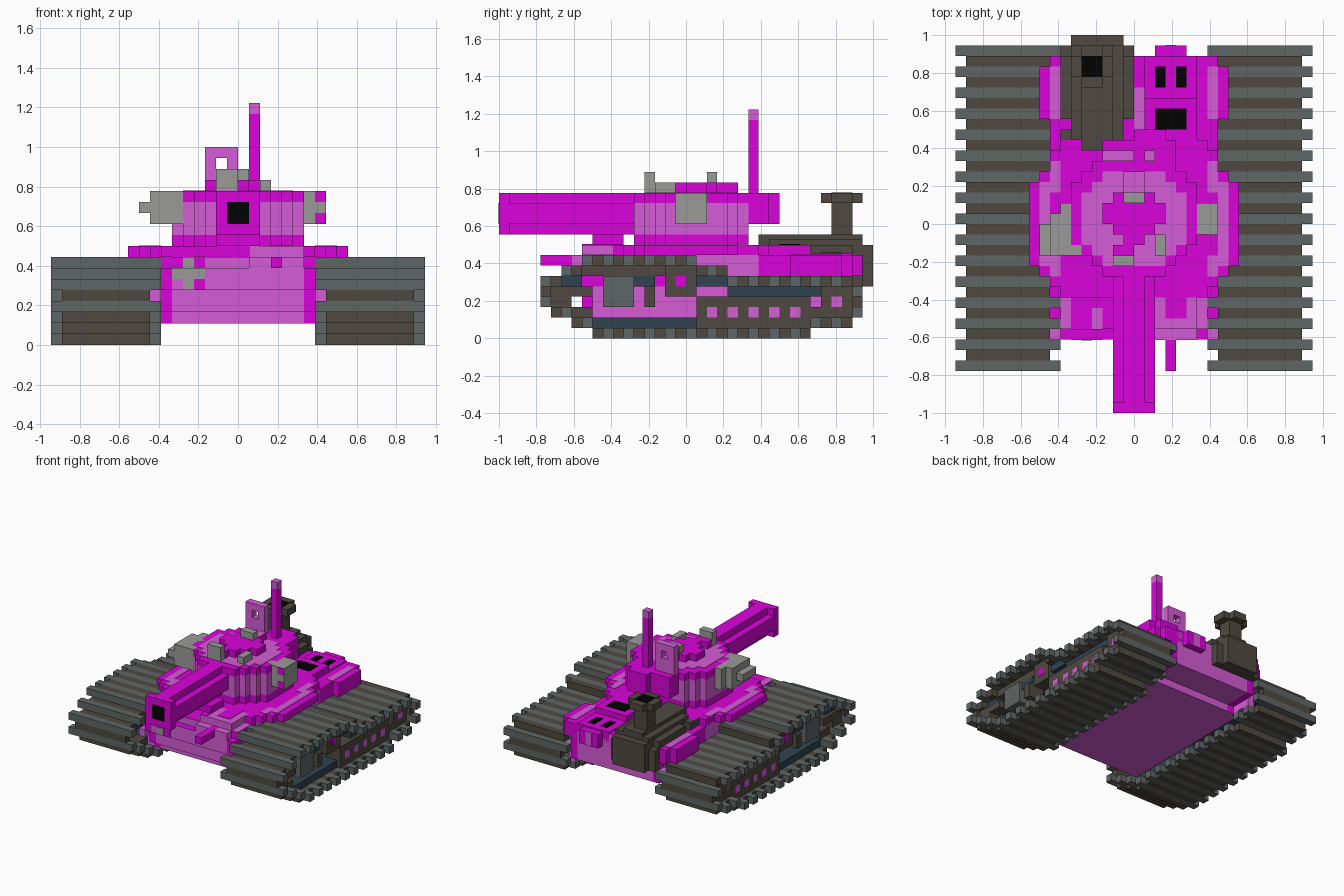
import bpy, bmesh
from mathutils import Matrix, Vector

cube = bpy.data.objects.get("Cube")
if cube:
    bpy.data.objects.remove(cube, do_unlink=True)

U = 1 / 18      # one block
T = 0.05        # thickness of a painted plate, in blocks


def lin(c):
    c /= 255
    return c / 12.92 if c <= 0.04045 else ((c + 0.055) / 1.055) ** 2.4


COLOURS = {
    "magenta": (218, 3, 218), "orchid": (214, 92, 214), "slate": (95, 102, 101),
    "brown": (79, 73, 64), "grey": (154, 154, 152), "blue_slate": (48, 68, 80),
    "black": (2, 2, 2),
}
MATS = {}
for name, rgb in COLOURS.items():
    m = bpy.data.materials.new(name)
    m.use_nodes = True
    col = (*[lin(c) for c in rgb], 1)
    m.diffuse_color = col
    m.node_tree.nodes["Principled BSDF"].inputs["Base Color"].default_value = col
    MATS[name] = m


def part(name, colour, boxes, mirror=False, top=None):
    """Blocks (x0, x1, y0, y1, z0, z1); top recolours faces looking up."""
    bm = bmesh.new()
    if mirror:
        boxes = boxes + [(-b[1], -b[0], *b[2:]) for b in boxes]
    for x0, x1, y0, y1, z0, z1 in boxes:
        mid = Vector((x0 + x1, y0 + y1, z0 + z1)) * U / 2
        size = Matrix.Diagonal(((x1 - x0) * U, (y1 - y0) * U, (z1 - z0) * U, 1))
        bmesh.ops.create_cube(bm, size=1, matrix=Matrix.Translation(mid) @ size)
    bm.normal_update()
    me = bpy.data.meshes.new(name)
    me.materials.append(MATS[colour])
    if top:
        me.materials.append(MATS[top])
        for f in bm.faces:
            f.material_index = int(f.normal.z > 0.9)
    bm.to_mesh(me)
    bm.free()
    ob = bpy.data.objects.new(name, me)
    bpy.context.collection.objects.link(ob)


def disc(halves, y0, z0, z1):
    """Stepped round slab: one row of blocks per half width."""
    return [(-h, h, y0 + i, y0 + i + 1, z0, z1) for i, h in enumerate(halves)]


# Tracks: loop of cells (y, z), wide treads alternating with narrow links
cells = [(y, 7) for y in range(-10, 1)]
cells += [(y, 6) for y in (-12, -11, 1, 2, 3)]
cells += [(y, 5) for y in (-14, -13, *range(4, 16))]
cells += [(-14, 4), (-14, 3), (-13, 2), (-12, 2), (16, 4), (16, 3), (16, 2)]
cells += [(y, 1) for y in (-11, -10, 12, 13, 14, 15)]
cells += [(y, 0) for y in range(-9, 12)]
links = [c for c in cells if c[0] % 2 or c in ((-14, 4), (16, 3))]
part("track_treads", "slate", [(7, 17, y, y + 1, z, z + 1) for y, z in cells if (y, z) not in links], True)
part("track_links", "brown", [(8, 16, y, y + 1, z, z + 1) for y, z in links], True)
part("track_lining", "blue_slate", [
    (8, 15, -13, -10, 5, 6), (8, 15, -7, -3, 5, 6), (8, 15, 1, 4, 5, 6),
    (8, 15, 4, 16, 4, 5), (8, 15, -9, 1, 1, 2)], True)
part("track_inner_belt", "brown", [(8, 15, -10, 1, 6, 7), (8, 15, -12, -9, 2, 3)], True)

# Running gear
part("road_wheels", "brown", [
    (13, 15.5, 1, 12, 1, 4), (13, 15.5, 13, 16, 2, 5), (13, 15.5, 12, 13, 2, 3),
    (13, 15.5, -2, 1, 4, 7), (13, 15.5, -13, -11, 3, 5), (13, 15.5, -11, -9, 4, 5),
    (13, 15.5, -4, -3, 3, 5)], True)
part("drive_wheel", "slate", [(13, 15.5, -8, -5, 3, 6)], True)
hubs = [(2, 2), (4, 2), (6, 2), (8, 2), (10, 2), (14, 3)]
part("wheel_hubs", "orchid", [(15, 15.5 + T, y, y + 1, z, z + 1) for y, z in hubs], True)
part("roller_hub", "magenta", [(15, 15.5 + T, -1, 0, 5, 6)], True)

# Hull: stepped nose and tail, orchid middle with magenta cheeks
rows = [(-9, 12, 2), (-10, 16, 3), (-10, 16, 4), (-11, 16, 5), (-11, 16, 6), (-10, 16, 7)]
part("hull", "orchid", [(-6, 6, y0, y1, z, z + 1) for y0, y1, z in rows], top="magenta")
part("hull_belly", "orchid", [(-7, 7, -9, 12, 2 - T, 2)])
part("hull_cheeks", "magenta", [(6, 7, y0, y1, z, z + 1) for y0, y1, z in rows], True)
part("hull_side_rails", "orchid", [(7, 8, -9, 15, 2, 4), (7, 8, -11, 16, 4, 5), (7, 8, 1, 7, 6, 8)], True)
part("hull_side_band", "magenta", [(7, 8, -10, 1, 5, 6)], True)
part("hull_shoulders", "magenta", [(7, 8, 7, 16, 6, 8), (8, 9, 10, 15, 6, 8)], True)
part("shoulder_panels", "orchid", [(7, 8, 10, 15, 8, 8 + T)], True)
part("deck", "magenta", disc([7, 8, 9] + [10] * 8 + [9, 8, 8, 7], -7, 8, 9))
part("deck_panels", "orchid", [(8, 9, -4, 4, 9, 9 + T), (7, 8, 3, 6, 9, 9 + T),
                               (7, 8, -5, -3, 9, 9 + T)], True)

# Nose fittings
part("gun_box", "orchid", [(1, 6, -11 - T, -6, 5, 8), (1, 6, -10, -6, 8, 9)])
part("gun_box_top", "magenta", [(3, 5, -9, -6, 9, 9 + T), (1, 2, -10, -6, 9, 9 + T)])
part("hull_gun", "magenta", [(3, 4, -14, -10, 7, 8)])
part("nose_patch", "magenta", [(-6, -5, -10 - T, -10, 7, 8), (-4, -3, -10 - T, -10, 7, 8),
                               (-4, -3, -11 - T, -11, 5, 6)])
part("headlight", "grey", [(-5, -4, -11 - 2 * T, -11, 5, 6), (-6, -3, -11 - T, -11, 6, 7),
                           (-5, -4, -10 - T, -10, 7, 8)])
part("nose_top_panels", "orchid", [(-7, -6, -10, -7, 8, 8 + T), (6, 7, -10, -7, 8, 8 + T),
                                   (-4, -3, -10, -8, 8, 8 + T), (7, 8, -11, -9, 5, 5 + T)])

# Rear engine block, stepping down to the tail, with vents
part("engine_block", "magenta", [(1, 6, 8, 12, 6, 9), (1, 6, 12, 16, 6, 8.2), (2, 5, 16, 17, 6, 8)])
part("engine_vents", "black", [(2, 3, 13, 15, 8.2, 8.2 + T), (4, 5, 13, 15, 8.2, 8.2 + T),
                               (2, 5, 9, 11, 9, 9 + T)])
part("engine_side_panel", "orchid", [(0, 1, 8, 13, 8, 8 + T)])
part("rear_panel", "orchid", [(3, 4, 17, 17 + T, 6, 8)])

# Exhaust boiler and chimney
part("boiler", "brown", [
    (-7, 0, 9, 17, 5, 8), (-6, -1, 17, 18, 5, 9), (-7, 0, 10, 16, 8, 9),
    (-6, -1, 9, 17, 8, 9), (-7, -3, 7, 9, 8, 9), (-6, -1, 8, 17, 9, 9.5),
    (-5, -2, 7, 17, 9, 10)])
part("chimney", "brown", [(-5, -3, 14, 16, 10, 13), (-5, -3, 13, 17, 13, 14),
                          (-6, -2, 14, 16, 13, 14)])
part("chimney_opening", "black", [(-5, -3, 14, 16, 14, 14 + T)])

# Turret
shape = [3, 4, 5, 6, 6, 6, 6, 6, 6, 5, 4]
part("turret_base", "magenta", disc(shape, -5, 9, 10))
part("turret_wall", "orchid", disc(shape, -5, 10, 13))
part("turret_rim", "magenta", disc(shape, -5, 13, 14))
part("turret_roof", "orchid", disc([3, 4, 5, 5, 5, 5, 5, 4, 3], -4, 14, 14 + T))
part("turret_bustle", "magenta", [(-3, 4, 6, 8, 11, 14), (0, 3, 8, 9, 11, 14)])
part("roof_hatch", "magenta", disc([1, 2, 3, 3, 2], -2, 14, 15) + [(-2, 0, -3, -2, 14, 15)])
part("hatch_hinge", "magenta", [(-1, 1, 3, 5, 14, 15)], top="orchid")
part("roof_fittings", "grey", [(-1, 1, 2, 3, 15, 16), (-2, 0, -4, -3, 14, 16),
                               (2, 3, -3, -1, 14, 15)])
part("left_side_box", "grey", [(5, 8, -1, 2, 11, 14)])
part("left_side_box_trim", "magenta", [(7, 8, -1 - T, -1, 11, 12), (7, 8, -1 - T, -1, 13, 14)])
part("right_side_launcher", "grey", [
    (-7, -5, -3, 2, 11, 14), (-8, -7, -3, 1, 11, 14), (-9, -8, -3, 0, 12, 13)])

# Antenna and square sight frame
part("antenna", "magenta", [(1, 2, 6, 7, 13, 21)])
part("antenna_tip", "orchid", [(1, 2, 6, 7, 21, 22)])
part("sight_frame", "orchid", [(-3, -2, 6, 7, 14, 18), (-1, 0, 6, 7, 14, 18),
                               (-2, -1, 6, 7, 14, 16), (-2, -1, 6, 7, 17, 18)])

# Main gun: cross-shaped barrel and square muzzle
part("barrel", "magenta", [(-1, 1, -17, -5, 10, 14), (-2, 2, -17, -5, 11, 13)])
part("muzzle", "magenta", [(-2, 2, -18, -17, 10, 14)])
part("muzzle_opening", "black", [(-1, 1, -18 - T / 2, -18, 11, 13)])
part("barrel_support", "magenta", [(-2, 2, -9, -6, 9, 10)])
